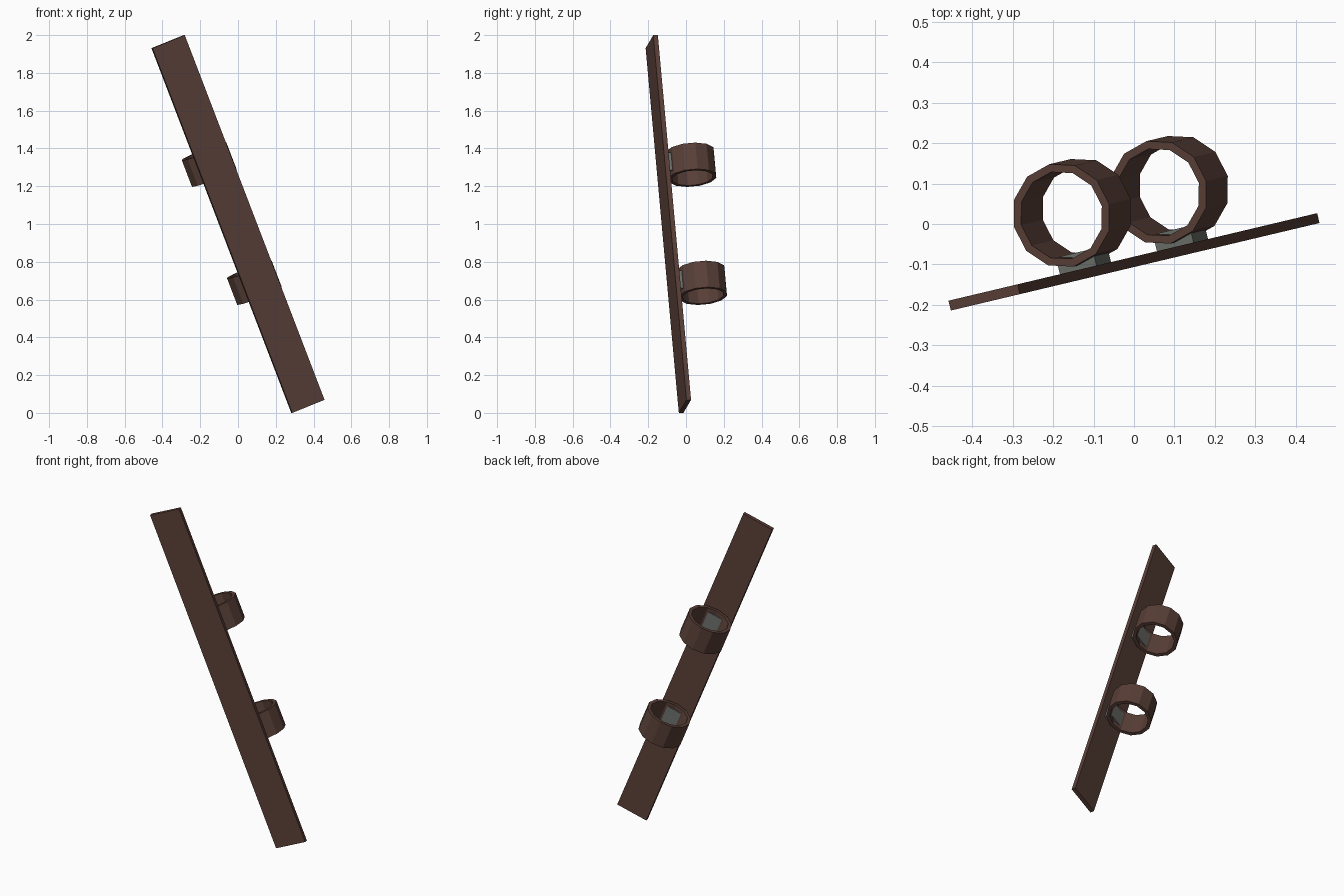
import bpy, bmesh, math
from mathutils import Matrix, Vector

if "Cube" in bpy.data.objects:
    bpy.data.objects.remove(bpy.data.objects["Cube"])

# Frame of the leaning plank: local x = width, y = back, z = along the plank
FRAME = (Matrix.Translation((0, -0.0935, 1.0))
         @ Matrix.Rotation(math.atan2(0.231, 0.973), 4, 'Z')
         @ Matrix.Rotation(math.radians(-21.5), 4, 'Y'))

LENGTH, WIDTH, THICK = 2.0754, 0.1885, 0.025
RING_R, RING_INNER, RING_H = 0.13, 0.11, 0.15
RING_Y = 0.153
SIDES = 12


def material(name, color):
    m = bpy.data.materials.new(name)
    m.diffuse_color = (*color, 1)
    m.use_nodes = True
    m.node_tree.nodes["Principled BSDF"].inputs["Base Color"].default_value = m.diffuse_color
    return m


wood = material("dark brown", (0.100, 0.050, 0.038))
metal = material("grey", (0.150, 0.158, 0.145))


def add_object(name, bm, mat, offset=(0, 0, 0)):
    bmesh.ops.recalc_face_normals(bm, faces=bm.faces)
    mesh = bpy.data.meshes.new(name)
    bm.to_mesh(mesh)
    bm.free()
    mesh.materials.append(mat)
    ob = bpy.data.objects.new(name, mesh)
    ob.matrix_world = FRAME @ Matrix.Translation(offset)
    bpy.context.collection.objects.link(ob)
    return ob


def box(name, size, offset, mat):
    bm = bmesh.new()
    bmesh.ops.create_cube(bm, size=1)
    bmesh.ops.scale(bm, vec=Vector(size), verts=bm.verts)
    return add_object(name, bm, mat, offset)


def ring(name, offset, mat):
    # Rectangular section swept round the local z axis
    bm = bmesh.new()
    h = RING_H / 2
    section = [(RING_INNER, -h), (RING_R, -h), (RING_R, h), (RING_INNER, h)]
    loops = []
    for i in range(SIDES):
        a = 2 * math.pi * i / SIDES
        loops.append([bm.verts.new((r * math.cos(a), r * math.sin(a), z))
                      for r, z in section])
    for i in range(SIDES):
        p, q = loops[i], loops[(i + 1) % SIDES]
        for k in range(4):
            n = (k + 1) % 4
            bm.faces.new((p[k], q[k], q[n], p[n]))
    return add_object(name, bm, mat, offset)


# Plank
box("plank", (WIDTH, THICK, LENGTH), (0, 0, 0), wood)

# Two rings, each held by a small block that shows through its inner wall
for label, z in (("upper", 0.336), ("lower", -0.336)):
    ring(label + "_ring", (0.003, RING_Y, z), wood)
    box(label + "_bracket", (0.1, 0.045, 0.1), (0.003, 0.0325, z), metal)
